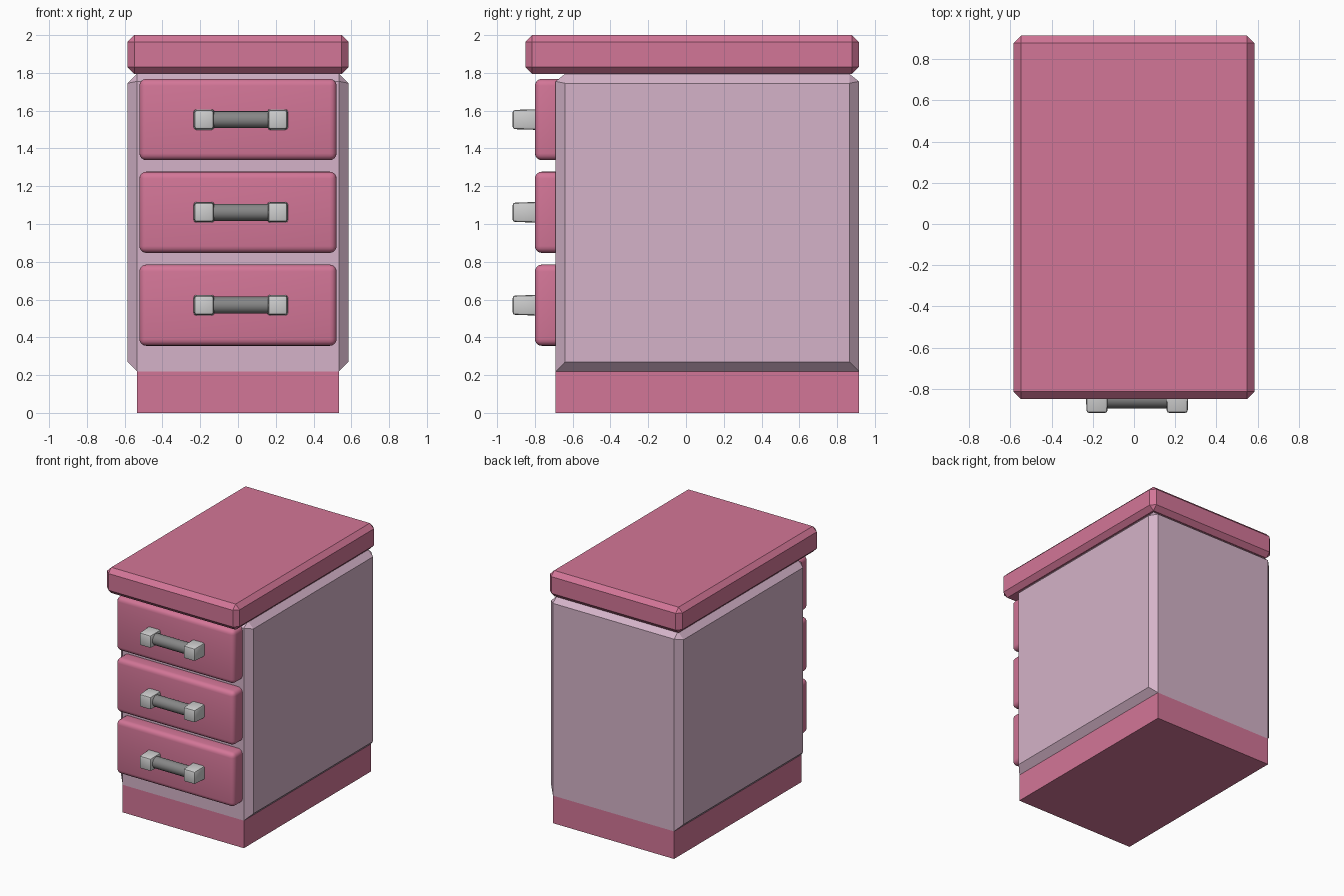
import bpy, bmesh, math
from mathutils import Matrix

if "Cube" in bpy.data.objects:
    bpy.data.objects.remove(bpy.data.objects["Cube"])


def material(name, rgb):
    m = bpy.data.materials.new(name)
    m.diffuse_color = (*rgb, 1)
    m.use_nodes = True
    m.node_tree.nodes["Principled BSDF"].inputs["Base Color"].default_value = m.diffuse_color
    return m


ROSE = material("rose pink", (0.65, 0.18, 0.31))
PALE = material("pale pink", (0.66, 0.45, 0.58))
SILVER = material("light grey", (0.62, 0.62, 0.62))
STEEL = material("dark grey", (0.24, 0.24, 0.24))


def add_object(name, bm, mat):
    bmesh.ops.recalc_face_normals(bm, faces=bm.faces)
    me = bpy.data.meshes.new(name)
    bm.to_mesh(me)
    bm.free()
    me.materials.append(mat)
    ob = bpy.data.objects.new(name, me)
    bpy.context.collection.objects.link(ob)
    return ob


def smooth(ob, degrees=30):
    bpy.ops.object.select_all(action='DESELECT')
    bpy.context.view_layer.objects.active = ob
    ob.select_set(True)
    bpy.ops.object.shade_smooth_by_angle(angle=math.radians(degrees))


def box(name, lo, hi, mat, bevel=0, segments=1, taper=1):
    # taper scales the front (-y) end about the box centre
    bm = bmesh.new()
    bmesh.ops.create_cube(bm, size=1)
    for v in bm.verts:
        k = taper if v.co.y < 0 else 1
        s = (k, 1, k)
        v.co = [(lo[i] + hi[i]) / 2 + v.co[i] * s[i] * (hi[i] - lo[i]) for i in range(3)]
    if bevel:
        bmesh.ops.bevel(bm, geom=bm.edges[:], offset=bevel, segments=segments,
                        profile=0.5, affect='EDGES')
    ob = add_object(name, bm, mat)
    if segments > 1:
        smooth(ob, 40)
    return ob


# plinth
box("plinth", (-0.535, -0.69, 0), (0.535, 0.915, 0.22), ROSE)

# cabinet body: chamfered sides and top, flush with the plinth at front and back
bm = bmesh.new()
for x in (-1, 1):
    for y_in, y_out in ((-0.64, -0.69), (0.865, 0.915)):
        for z in (0.27, 1.745):
            bm.verts.new((0.585 * x, y_in, z))
        for z in (0.22, 1.755):
            bm.verts.new((0.535 * x, y_out, z))
        bm.verts.new((0.535 * x, y_in, 1.795))
bmesh.ops.convex_hull(bm, input=bm.verts[:])
bmesh.ops.dissolve_limit(bm, angle_limit=math.radians(1), verts=bm.verts[:], edges=bm.edges[:])
add_object("cabinet_body", bm, PALE)

# top slab
box("top_slab", (-0.585, -0.85, 1.795), (0.585, 0.915, 2.0), ROSE, bevel=0.036)

# drawers with handles
for n, z in enumerate((0.57, 1.062, 1.553), 1):
    box(f"drawer_{n}", (-0.522, -0.80, z - 0.215), (0.522, -0.64, z + 0.215), ROSE,
        bevel=0.036, segments=4)
    for side, x in (("left", -0.18), ("right", 0.21)):
        box(f"handle_block_{side}_{n}", (x - 0.055, -0.918, z - 0.055),
            (x + 0.055, -0.78, z + 0.055), SILVER, bevel=0.013, segments=2, taper=0.92)
    bm = bmesh.new()
    bmesh.ops.create_cone(bm, cap_ends=True, segments=16, radius1=0.045, radius2=0.045,
                          depth=0.34, matrix=Matrix.Translation((0.015, -0.85, z))
                          @ Matrix.Rotation(math.pi / 2, 4, 'Y'))
    smooth(add_object(f"handle_bar_{n}", bm, STEEL))
